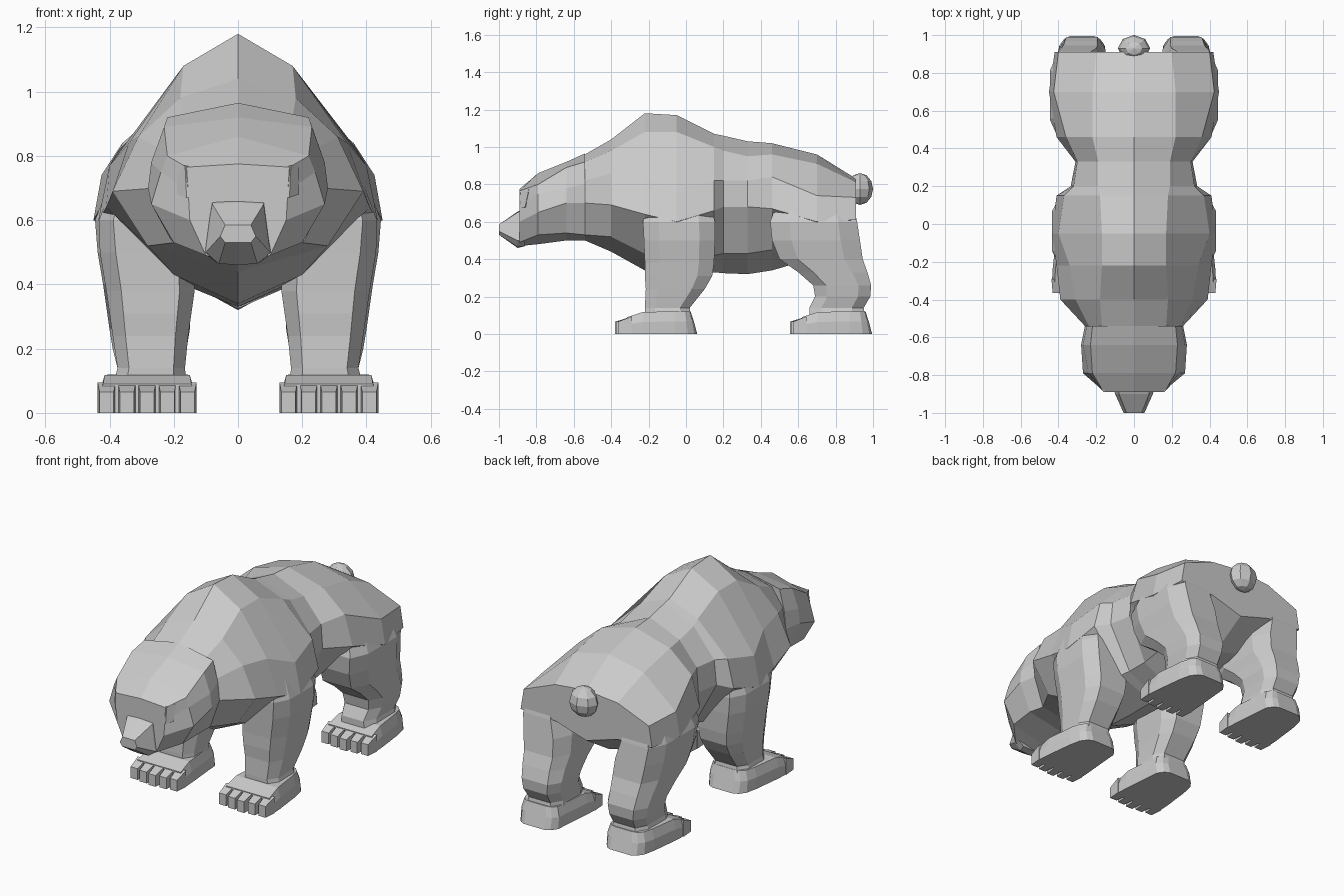
import bpy, bmesh


def loft(name, groups, mirror=False):
    """Skin each group of equal-length rings, capping both ends."""
    bm = bmesh.new()
    for rings in groups:
        loops = [[bm.verts.new(p) for p in r] for r in rings]
        n = len(loops[0])
        for a, b in zip(loops, loops[1:]):
            for i in range(n):
                j = (i + 1) % n
                bm.faces.new((a[i], a[j], b[j], b[i]))
        bm.faces.new(loops[0])
        bm.faces.new(loops[-1])
    bmesh.ops.recalc_face_normals(bm, faces=bm.faces)
    me = bpy.data.meshes.new(name)
    bm.to_mesh(me)
    bm.free()
    ob = bpy.data.objects.new(name, me)
    bpy.context.collection.objects.link(ob)
    if mirror:
        ob.modifiers.new("mirror", 'MIRROR').use_mirror_merge = False
    return ob


def section(y, top, *side):
    """Symmetric ring at y: top z, side (x, z) pairs, then bottom z."""
    half, bottom = side[:-1], side[-1]
    return ([(0, y, top)] + [(x, y, z) for x, z in half] + [(0, y, bottom)]
            + [(-x, y, z) for x, z in reversed(half)])


def oct_ring(z, x0, x1, y0, y1):
    """Chamfered rectangle for a leg cross-section."""
    cx, cy = (x1 - x0) * .17, (y1 - y0) * .22
    return [(x0 + cx, y0, z), (x1 - cx, y0, z), (x1, y0 + cy, z), (x1, y1 - cy, z),
            (x1 - cx, y1, z), (x0 + cx, y1, z), (x0, y1 - cy, z), (x0, y0 + cy, z)]


# Torso with shoulder hump, pinched waist and broad rump
loft("torso", [[section(*s) for s in (
    (-.54, .96, (.17, .92), (.24, .82), (.26, .70), (.20, .53), .50),
    (-.40, 1.04, (.18, .98), (.31, .86), (.39, .69), (.28, .52), .44),
    (-.22, 1.18, (.17, 1.08), (.34, .84), (.41, .64), (.20, .43), .34),
    (-.05, 1.17, (.17, 1.08), (.40, .77), (.435, .60), (.22, .43), .33),
    (.15, 1.07, (.18, 1.00), (.37, .82), (.41, .66), (.22, .42), .33),
    (.20, 1.06, (.19, .98), (.32, .82), (.335, .68), (.20, .43), .325),
    (.33, 1.03, (.19, .95), (.30, .82), (.31, .68), (.20, .43), .32),
    (.46, 1.02, (.22, .96), (.36, .84), (.41, .67), (.20, .45), .34),
    (.70, .96, (.22, .91), (.425, .74), (.45, .60), (.20, .46), .41),
    (.91, .83, (.20, .81), (.40, .73), (.42, .61), (.20, .60), .54))]])

# Head: wide cheeks tapering to a flat face
loft("head", [[section(*s) for s in (
    (-.54, .965, (.22, .92), (.25, .80), (.26, .70), (.20, .53), .50),
    (-.64, .92, (.23, .89), (.27, .78), (.28, .70), (.21, .54), .50),
    (-.79, .86, (.22, .80), (.24, .75), (.27, .65), (.20, .53), .48),
    (-.89, .775, (.16, .765), (.155, .69), (.15, .60), (.10, .49), .47))]])

# Snout
loft("snout", [[section(*s) for s in (
    (-.86, .67, (.08, .67), (.11, .50), (.07, .47), .47),
    (-.90, .655, (.08, .65), (.10, .50), (.06, .465), .46),
    (-1.0, .585, (.04, .585), (.055, .55), (.04, .53), .53))]])

# Eye ridges: slim wedges down the front corners of the face
loft("eye_ridge", [[
    [(.14, -.89, .765), (.165, -.885, .77), (.19, -.84, .775), (.15, -.84, .77)],
    [(.145, -.89, .67), (.16, -.89, .67), (.19, -.86, .68), (.15, -.84, .67)]]],
    mirror=True)

# Legs: stacked octagonal sections (z, x0, x1, y0, y1); tops buried in the torso
legs = {
    "front_leg": ((.74, .20, .38, -.20, .12), (.60, .17, .433, -.23, .155),
                  (.50, .14, .43, -.225, .155), (.38, .135, .41, -.22, .15),
                  (.31, .145, .40, -.22, .14), (.24, .155, .39, -.215, .10),
                  (.14, .165, .375, -.22, .02), (.08, .16, .39, -.22, .03)),
    "rear_leg": ((.74, .22, .39, .50, .88), (.60, .18, .445, .45, .915),
                 (.50, .15, .437, .46, .93), (.40, .145, .42, .50, .945),
                 (.33, .15, .41, .60, .97), (.26, .15, .40, .68, .99),
                 (.20, .16, .39, .69, .985), (.14, .165, .375, .66, .95),
                 (.08, .16, .39, .66, .96)),
}
for name, rows in legs.items():
    loft(name, [[oct_ring(*r) for r in rows]], mirror=True)


# Feet: wedge sole with rounded heel and five separate toes
def foot_ring(y, x0, x1, top, lean=0):
    return [(x0, y, 0), (x1, y, 0), (x1, y - lean * .5, top * .55),
            (x1 - .015, y - lean, top), (x0 + .015, y - lean, top),
            (x0, y - lean * .5, top * .55)]


for name, dy in (("front_foot", 0), ("rear_foot", .935)):
    groups = [[foot_ring(y + dy, *r) for y, *r in (
        (-.315, .13, .435, .09), (-.23, .135, .43, .118), (-.06, .15, .41, .12),
        (.01, .155, .395, .12, .015), (.045, .18, .37, .12, .025),
        (.06, .21, .34, .12, .035))]]
    for i in range(5):
        c = .283 + (i - 2) * .063
        tip = -.38 + dy + .008 * abs(i - 2)
        groups.append([[(c + s * w, y, z) for s, z in ((-1, 0), (1, 0), (1, h), (-1, h))]
                       for y, w, h in ((-.29 + dy, .028, .094), (tip, .022, .065))])
    loft(name, groups, mirror=True)

# Stubby tail
bpy.ops.mesh.primitive_uv_sphere_add(segments=8, ring_count=6, location=(0, .93, .775))
tail = bpy.context.object
tail.name = "tail"
tail.scale = (.085, .07, .085)
